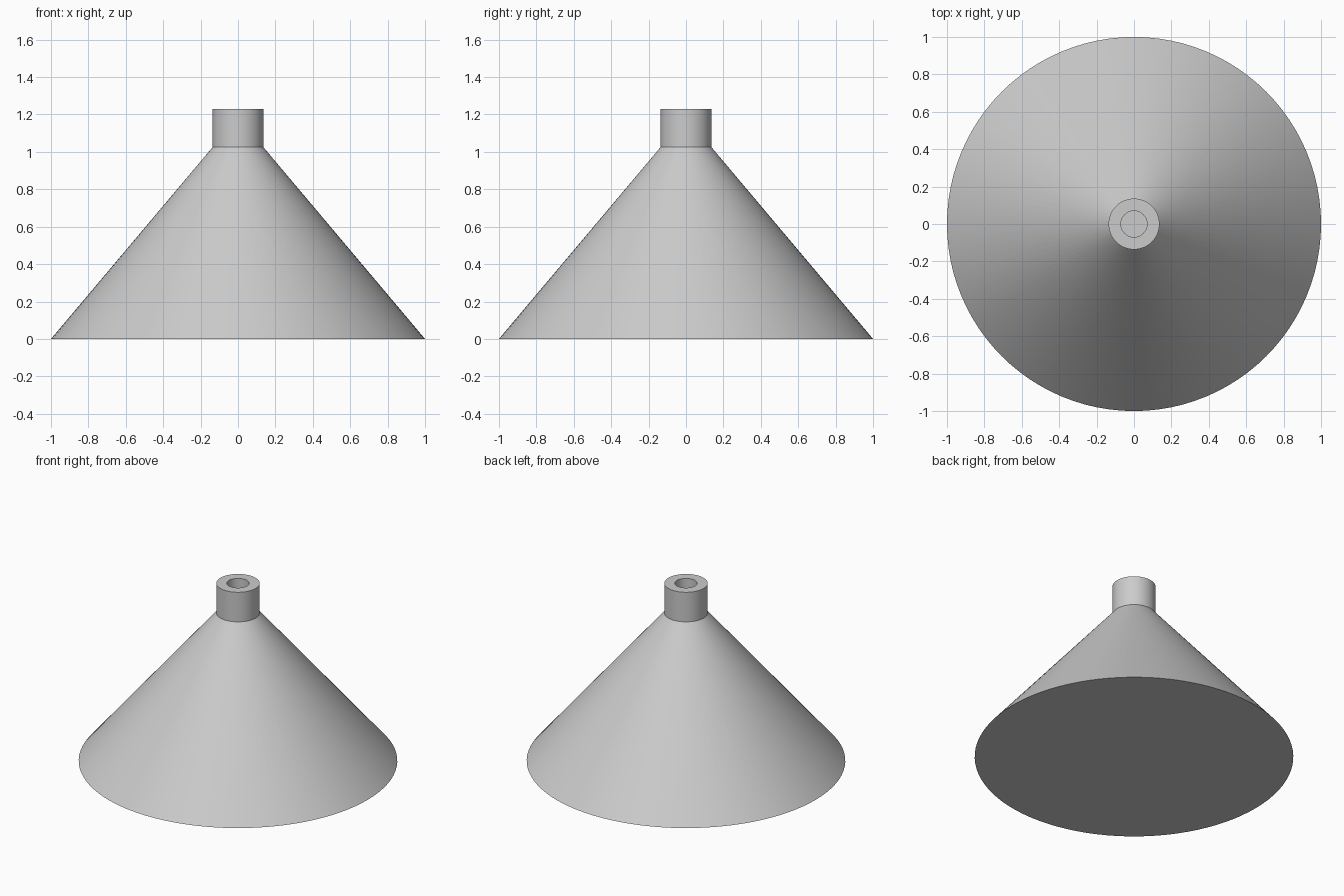
import bpy
import bmesh
import math

cube = bpy.data.objects.get("Cube")
if cube:
    bpy.data.objects.remove(cube, do_unlink=True)

SEGMENTS = 96
BASE_R, NECK_R, BORE_R = 1.0, 0.136, 0.07
NECK_Z, TOP_Z = 1.025, 1.23

grey = bpy.data.materials.new("light grey")
grey.use_nodes = True
colour = (0.6, 0.6, 0.6, 1)
grey.diffuse_color = colour
grey.node_tree.nodes["Principled BSDF"].inputs["Base Color"].default_value = colour


def lathe(name, profile):
    """Spin a (radius, z) profile around the z axis into a smooth object."""
    bm = bmesh.new()
    verts = [bm.verts.new((r, 0, z)) for r, z in profile]
    edges = [bm.edges.new(pair) for pair in zip(verts, verts[1:])]
    bmesh.ops.spin(bm, geom=verts + edges, cent=(0, 0, 0), axis=(0, 0, 1),
                   angle=math.tau, steps=SEGMENTS)
    bmesh.ops.remove_doubles(bm, verts=bm.verts, dist=0.0001)
    bmesh.ops.recalc_face_normals(bm, faces=bm.faces)
    mesh = bpy.data.meshes.new(name)
    bm.to_mesh(mesh)
    bm.free()
    mesh.materials.append(grey)
    obj = bpy.data.objects.new(name, mesh)
    bpy.context.collection.objects.link(obj)
    bpy.ops.object.select_all(action="DESELECT")
    obj.select_set(True)
    bpy.context.view_layer.objects.active = obj
    bpy.ops.object.shade_smooth_by_angle(angle=math.radians(30))
    return obj


# Solid cone with a flat underside; its top is the floor of the bore
lathe("cone_body", [(0, 0), (BASE_R, 0), (NECK_R, NECK_Z), (0, NECK_Z)])

# Hollow collar standing on the cone
lathe("neck_collar", [(NECK_R, NECK_Z), (NECK_R, TOP_Z),
                      (BORE_R, TOP_Z), (BORE_R, NECK_Z), (NECK_R, NECK_Z)])
